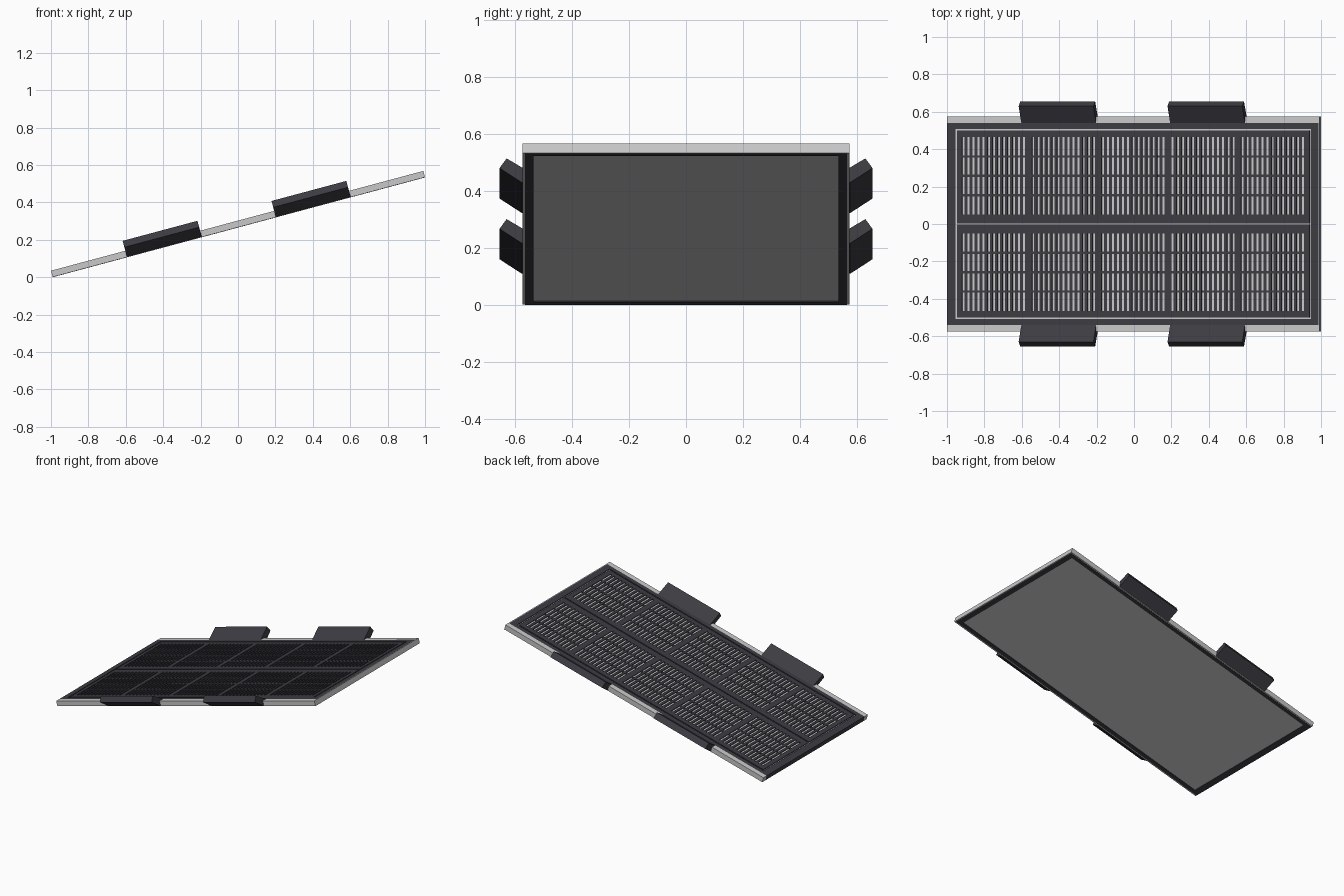
import bpy, bmesh, math
from mathutils import Matrix

if "Cube" in bpy.data.objects:
    bpy.data.objects.remove(bpy.data.objects["Cube"])

L, W, T = 1.0304, 0.575, 0.036      # half length, half width, thickness
TILT = math.radians(15)
# panel is modelled flat, then tilted so its low edge rests on the ground
PLACE = (Matrix.Translation((0.0047, 0, L * math.sin(TILT)))
         @ Matrix.Rotation(-TILT, 4, 'Y'))


def material(name, rgb):
    m = bpy.data.materials.new(name)
    m.diffuse_color = (*rgb, 1)
    m.use_nodes = True
    m.node_tree.nodes["Principled BSDF"].inputs["Base Color"].default_value = m.diffuse_color
    return m


LIGHT = material("light_grey", (0.58, 0.58, 0.58))
DARK = material("dark_grey", (0.045, 0.044, 0.054))


def finish(name, bm, mat):
    bmesh.ops.recalc_face_normals(bm, faces=bm.faces)
    me = bpy.data.meshes.new(name)
    bm.to_mesh(me)
    bm.free()
    me.transform(PLACE)
    me.materials.append(mat)
    ob = bpy.data.objects.new(name, me)
    bpy.context.collection.objects.link(ob)
    return ob


def boxes(name, items, mat):
    """One object from boxes given as (u0, u1, y0, y1, w0, w1)."""
    bm = bmesh.new()
    for u0, u1, y0, y1, w0, w1 in items:
        m = (Matrix.Translation(((u0 + u1) / 2, (y0 + y1) / 2, (w0 + w1) / 2))
             @ Matrix.Diagonal((u1 - u0, abs(y1 - y0), w1 - w0, 1)))
        bmesh.ops.create_cube(bm, size=1, matrix=m)
    finish(name, bm, mat)


# light sheet seen through the slots and from below
boxes("back_sheet", [(-1.02, 1.02, -0.541, 0.541, 0.003, 0.030)], LIGHT)

# side rails and the upper end plate
for s, side in ((-1, "front"), (1, "back")):
    boxes(side + "_rail", [(-L, 1.025, s * 0.54, s * W, 0.001, T)], LIGHT)
boxes("upper_end_plate", [(1.025, L, -W, W, 0, T)], LIGHT)

# dark end bars and underside border
boxes("end_bars", [(-L, -1.019, -0.54, 0.54, 0.001, T),
                   (1.019, 1.025, -0.54, 0.54, 0.001, T)], DARK)
under = [(s * 1.009 - 0.0195, s * 1.009 + 0.0195, -0.565, 0.565, 0, 0.004) for s in (-1, 1)]
under += [(-0.9895, 0.9895, s * 0.535, s * 0.565, 0, 0.004) for s in (-1, 1)]
boxes("underside_border", under, DARK)

# dark top layer: outer margin, left open along a thin outline
A, B = 0.029, T
margin = []
for s in (-1, 1):
    margin.append((-1.02, 1.024, s * 0.509, s * 0.54, A, B))
margin += [(-1.02, -0.984, -0.509, 0.509, A, B), (0.984, 1.024, -0.509, 0.509, A, B)]
boxes("outer_margin", margin, DARK)

# two halves, each with five slotted cells
PITCH, HALF = 0.386, 0.174
Y0, Y1, SLOTS = 0.05, 0.465, 13
step = 2 * HALF / (SLOTS - 0.55)
for s, side in ((-1, "front"), (1, "back")):
    frame = [(-0.976, 0.976, s * 0.004, s * Y0, A, B),
             (-0.976, 0.976, s * Y1, s * 0.501, A, B)]
    edges = [-0.976]
    for c in range(-2, 3):
        edges += [c * PITCH - HALF, c * PITCH + HALF]
    edges.append(0.976)
    for a, b in zip(edges[::2], edges[1::2]):
        frame.append((a, b, s * Y0, s * Y1, A, B))
    boxes(side + "_cell_frame", frame, DARK)
    ridges = []
    for c in range(-2, 3):
        start = c * PITCH - HALF
        for i in range(SLOTS - 1):
            u = start + i * step
            ridges.append((u + 0.45 * step, u + step, s * Y0, s * Y1, A, B))
        for k in (1, 2, 3):
            y = Y0 + (Y1 - Y0) * k / 4
            ridges.append((start, start + 2 * HALF, s * (y - 0.006), s * (y + 0.006),
                           A, B - 0.0004))
    boxes(side + "_cell_ridges", ridges, DARK)

# flared side clips, two on each rail
PROFILE = [(0.54, 0.036), (0.63, 0.091), (0.655, 0.056), (0.576, 0.003)]
for s, side in ((-1, "front"), (1, "back")):
    for d, end in ((-1, "lower"), (1, "upper")):
        bm = bmesh.new()
        f = bm.faces.new([bm.verts.new((d * 0.412 - 0.207, s * y, w)) for y, w in PROFILE])
        r = bmesh.ops.extrude_face_region(bm, geom=[f])
        bmesh.ops.translate(bm, vec=(0.414, 0, 0),
                            verts=[v for v in r["geom"] if isinstance(v, bmesh.types.BMVert)])
        finish(f"{side}_{end}_clip", bm, DARK)
